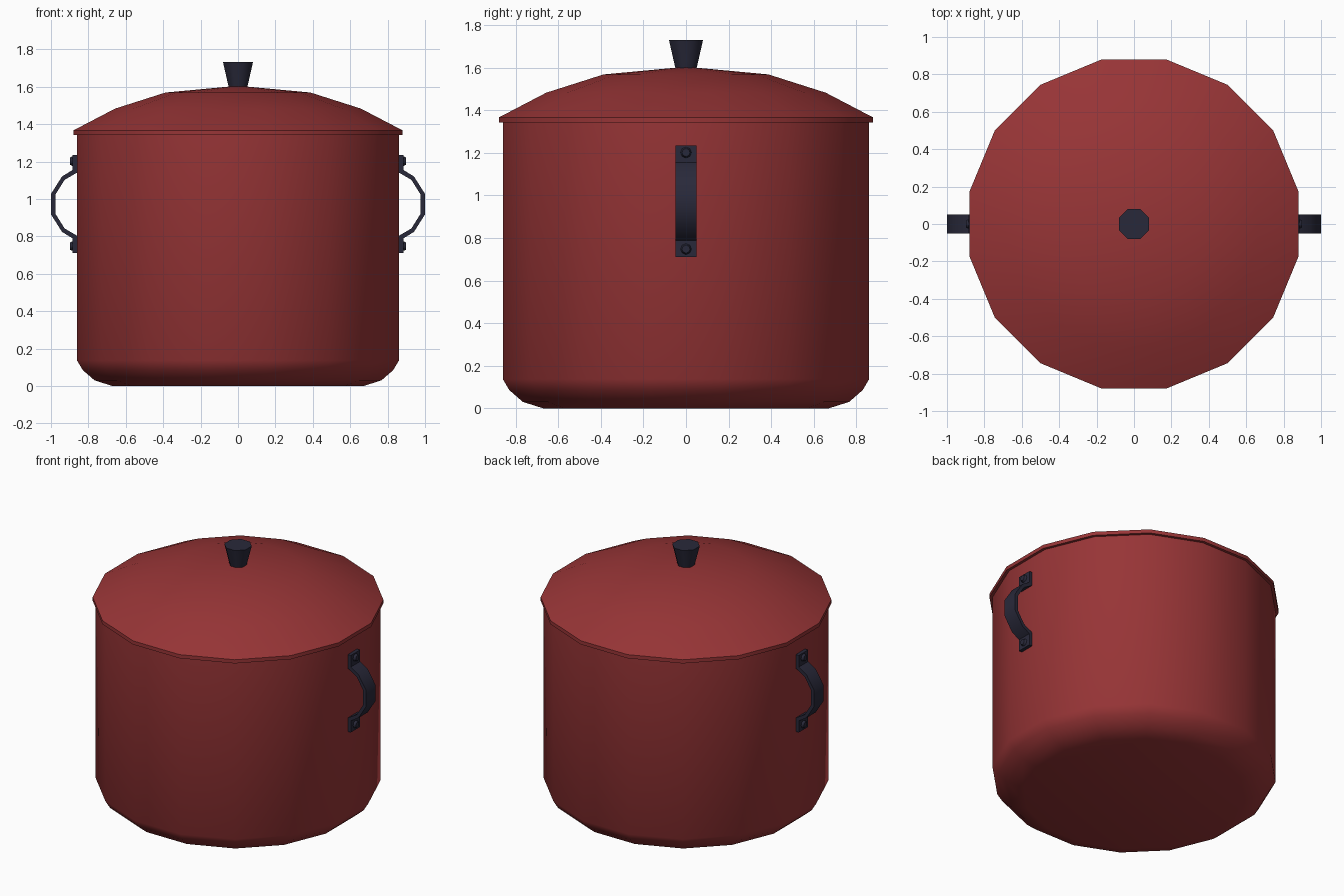
import bpy, bmesh, math
from mathutils import Matrix

if "Cube" in bpy.data.objects:
    bpy.data.objects.remove(bpy.data.objects["Cube"])


def material(name, rgb):
    m = bpy.data.materials.new(name)
    m.diffuse_color = (*rgb, 1)
    m.use_nodes = True
    m.node_tree.nodes["Principled BSDF"].inputs["Base Color"].default_value = m.diffuse_color
    return m


RED = material("red_enamel", (0.31, 0.035, 0.037))
DARK = material("dark_metal", (0.022, 0.022, 0.042))


def finish(bm, name, mat, angle):
    bmesh.ops.recalc_face_normals(bm, faces=bm.faces)
    me = bpy.data.meshes.new(name)
    bm.to_mesh(me)
    bm.free()
    me.materials.append(mat)
    ob = bpy.data.objects.new(name, me)
    bpy.context.collection.objects.link(ob)
    bpy.ops.object.select_all(action='DESELECT')
    bpy.context.view_layer.objects.active = ob
    ob.select_set(True)
    bpy.ops.object.shade_smooth_by_angle(angle=math.radians(angle))
    return ob


def lathe(name, profile, sides, mat, angle):
    """Turn (flat-to-centre distance, z) points around z, flats facing the axes."""
    bm = bmesh.new()
    k = 1 / math.cos(math.pi / sides)
    rings = []
    for r, z in profile:
        if r == 0:
            rings.append([bm.verts.new((0, 0, z))] * sides)
        else:
            rings.append([bm.verts.new((r * k * math.cos(a), r * k * math.sin(a), z))
                          for a in (2 * math.pi * (i + 0.5) / sides for i in range(sides))])
    for lo, hi in zip(rings, rings[1:]):
        for i in range(sides):
            j = (i + 1) % sides
            bm.faces.new(dict.fromkeys((lo[i], lo[j], hi[j], hi[i])))
    return finish(bm, name, mat, angle)


# Pot body with rounded bottom edge
lathe("pot_body", [(0, 0), (0.672, 0), (0.767, 0.03), (0.83, 0.085),
                   (0.861, 0.137), (0.861, 1.345), (0, 1.345)], 16, RED, 42)

# Domed lid with a thin rim
lathe("lid", [(0, 1.342), (0.879, 1.342), (0.879, 1.367), (0.657, 1.483),
              (0.387, 1.569), (0, 1.605)], 16, RED, 42)

# Flared knob
lathe("lid_knob", [(0, 1.59), (0.048, 1.59), (0.08, 1.731), (0, 1.731)], 8, DARK, 50)

# Handles: bent strap with flat riveted tabs, (x, height from the middle)
MID, HALF = 0.972, 0.05
outer = [(0.884, 0.262), (0.884, 0.183), (0.941, 0.148), (0.999, 0.056)]
inner = [(0.855, 0.262), (0.855, 0.172), (0.927, 0.130), (0.977, 0.050)]


def both_halves(points):
    return points + [(x, -h) for x, h in reversed(points)]


for side, label in ((1, "right"), (-1, "left")):
    bm = bmesh.new()
    strips = [[bm.verts.new((side * x, y, MID + h)) for x, h in both_halves(p)]
              for p, y in ((outer, -HALF), (outer, HALF), (inner, HALF), (inner, -HALF))]
    for s, t in zip(strips, strips[1:] + strips[:1]):
        for i in range(len(s) - 1):
            bm.faces.new((s[i], s[i + 1], t[i + 1], t[i]))
    for end in (0, -1):
        bm.faces.new([s[end] for s in strips])
    finish(bm, "handle_" + label, DARK, 40)

    # Rivets
    for z, place in ((1.202, "upper"), (0.748, "lower")):
        bm = bmesh.new()
        bmesh.ops.create_cone(
            bm, cap_ends=True, segments=8, radius1=0.028, radius2=0.019, depth=0.02,
            matrix=Matrix.Translation((side * 0.889, 0, z))
            @ Matrix.Rotation(side * math.pi / 2, 4, 'Y'))
        finish(bm, f"rivet_{label}_{place}", DARK, 50)
